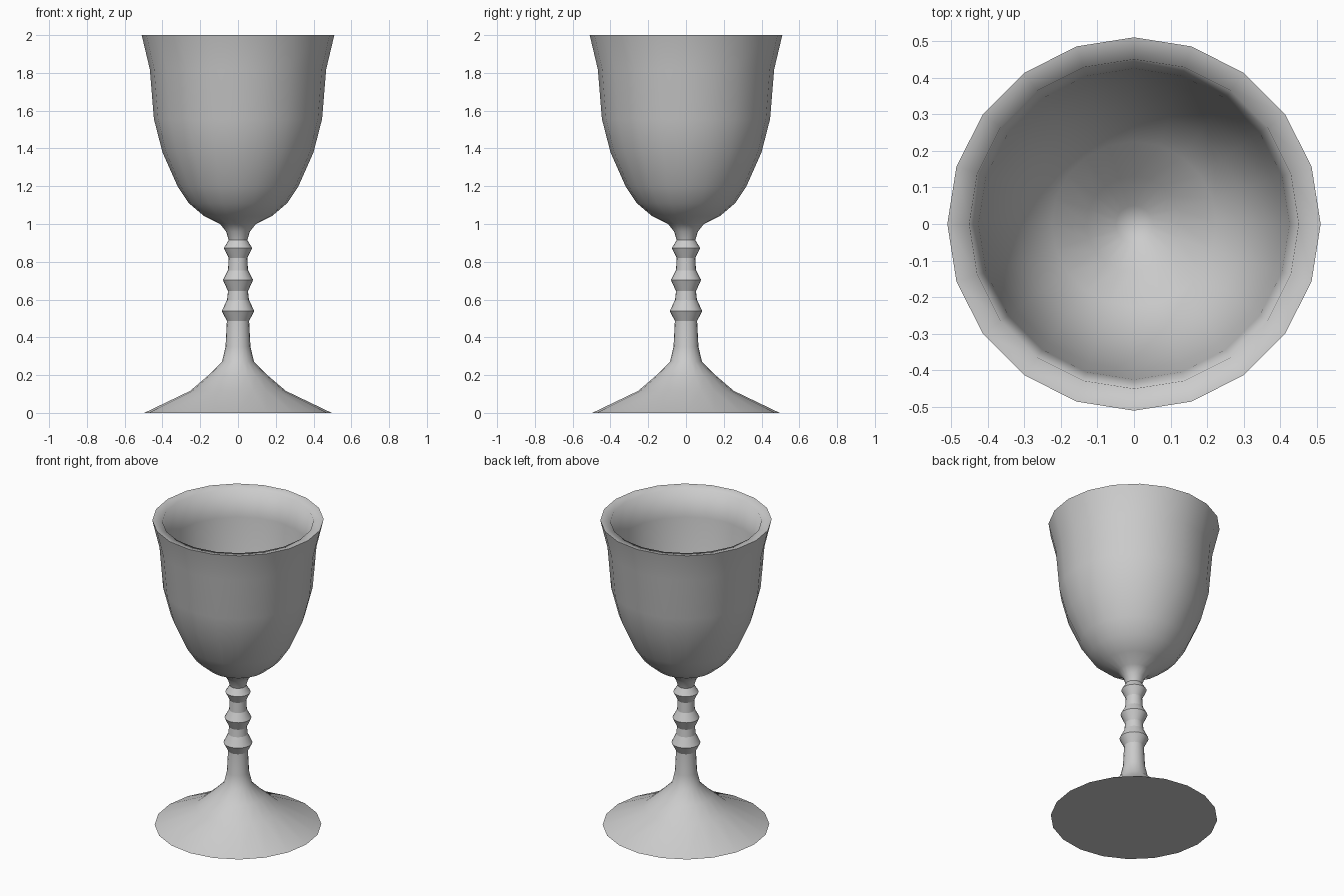
import bpy, bmesh, math

if "Cube" in bpy.data.objects:
    bpy.data.objects.remove(bpy.data.objects["Cube"])

SIDES = 20

# Profile halves as (radius, height): foot and stem, outer cup, inner cup
foot = [(0, 0), (0.496, 0), (0.254, 0.116), (0.16, 0.196), (0.085, 0.27),
        (0.066, 0.35), (0.059, 0.487)]
beads = [(0.086, 0.54), (0.058, 0.598), (0.053, 0.645), (0.08, 0.704),
         (0.053, 0.755), (0.049, 0.82), (0.075, 0.873), (0.049, 0.915)]
outer_cup = [(0.063, 0.96), (0.095, 1.0), (0.18, 1.042), (0.26, 1.11),
             (0.32, 1.2), (0.4, 1.38), (0.445, 1.555), (0.467, 1.82),
             (0.51, 2.0)]
inner_cup = [(0.45, 1.99), (0.425, 1.82), (0.4, 1.56), (0.36, 1.41),
             (0.305, 1.28), (0.225, 1.185), (0.13, 1.12), (0.05, 1.03),
             (0, 1.02)]


def lathe(name, profile):
    """Spin a profile around z into a closed solid."""
    bm = bmesh.new()
    verts = [bm.verts.new((r, 0, z)) for r, z in profile]
    edges = [bm.edges.new(pair) for pair in zip(verts, verts[1:])]
    bmesh.ops.spin(bm, geom=verts + edges, cent=(0, 0, 0), axis=(0, 0, 1),
                   angle=math.tau, steps=SIDES, use_duplicate=False)
    bmesh.ops.remove_doubles(bm, verts=bm.verts[:], dist=0.0005)
    bmesh.ops.recalc_face_normals(bm, faces=bm.faces[:])
    mesh = bpy.data.meshes.new(name)
    bm.to_mesh(mesh)
    bm.free()
    obj = bpy.data.objects.new(name, mesh)
    bpy.context.collection.objects.link(obj)
    return obj


# Whole goblet as one turned solid
goblet = lathe("goblet", foot + beads + outer_cup + inner_cup)
bpy.context.view_layer.objects.active = goblet
goblet.select_set(True)
bpy.ops.object.shade_smooth_by_angle(angle=math.radians(46))

# Crisp rings on the stem beads, soft inner lip
mesh = goblet.data
for edge in mesh.edges:
    a, b = (mesh.vertices[i].co for i in edge.vertices)
    if abs(a.z - b.z) < 0.001:
        if 0.48 < a.z < 0.92:
            edge.use_edge_sharp = True
        elif abs(a.z - 1.99) < 0.001:
            edge.use_edge_sharp = False
